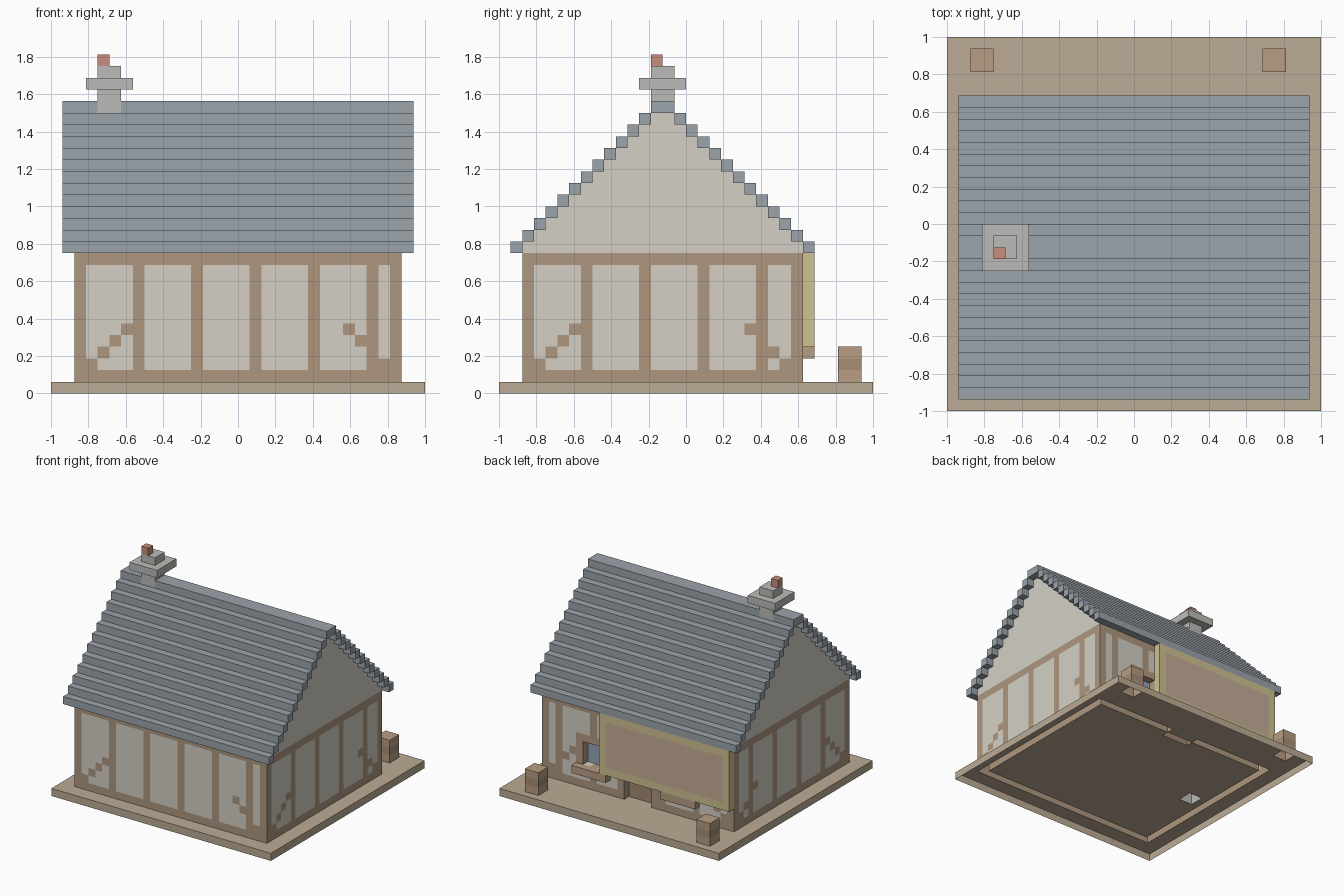
import bpy, bmesh

if "Cube" in bpy.data.objects:
    bpy.data.objects.remove(bpy.data.objects["Cube"])

# Cottage laid out on a block grid: 32 blocks across the 2 unit base
H = 2 / 32
cells = {}

COLORS = {
    "ground_plate": (0.50, 0.41, 0.30), "timber_frame": (0.42, 0.31, 0.21),
    "plaster_walls": (0.66, 0.63, 0.56), "roof_courses": (0.33, 0.37, 0.41),
    "chimney": (0.50, 0.50, 0.48), "chimney_pot": (0.58, 0.27, 0.20),
    "sign_border": (0.62, 0.54, 0.28), "sign_panel": (0.56, 0.42, 0.31),
    "window_sills": (0.47, 0.34, 0.23), "window_frames": (0.45, 0.33, 0.22),
    "window_glass": (0.30, 0.38, 0.47), "door": (0.36, 0.25, 0.17),
    "crates": (0.48, 0.34, 0.23), "crate_bands": (0.38, 0.27, 0.18),
}


def fill(part, xs, ys, zs):
    """Fill a block range; each range is (first, last) inclusive. None clears it."""
    for i in range(xs[0], xs[1] + 1):
        for j in range(ys[0], ys[1] + 1):
            for k in range(zs[0], zs[1] + 1):
                if part:
                    cells[i, j, k] = part
                else:
                    cells.pop((i, j, k), None)


def wall_part(a, k, last):
    """Timber or plaster for block a along a wall that runs from 2 to last."""
    post = (a - 2) % 5 == 0 or a == last
    beam = k in (1, 11)
    brace = 2 <= k <= 5 and (a == k + 1 or a == last + 1 - k)
    return "timber_frame" if post or beam or brace else "plaster_walls"


def build(part):
    """Make one mesh from the exposed block faces of a part."""
    bm = bmesh.new()
    verts = {}
    for cell, name in cells.items():
        if name != part:
            continue
        for axis in range(3):
            for side in (0, 1):
                near = list(cell)
                near[axis] += 2 * side - 1
                if tuple(near) in cells or near[2] < 0:
                    continue
                quad = []
                for u, v in ((0, 0), (1, 0), (1, 1), (0, 1)):
                    p = list(cell)
                    p[axis] += side
                    p[(axis + 1) % 3] += u
                    p[(axis + 2) % 3] += v
                    p = tuple(p)
                    if p not in verts:
                        verts[p] = bm.verts.new(((p[0] - 16) * H, (p[1] - 16) * H, p[2] * H))
                    quad.append(verts[p])
                bm.faces.new(quad if side else quad[::-1])
    mesh = bpy.data.meshes.new(part)
    bm.to_mesh(mesh)
    bm.free()
    mat = bpy.data.materials.new(part)
    mat.diffuse_color = (*COLORS[part], 1)
    mat.use_nodes = True
    mat.node_tree.nodes["Principled BSDF"].inputs["Base Color"].default_value = mat.diffuse_color
    mesh.materials.append(mat)
    bpy.context.collection.objects.link(bpy.data.objects.new(part, mesh))


# Ground plate, open underneath
fill("ground_plate", (0, 31), (0, 31), (0, 0))

# Half-timbered walls, one block thick
for k in range(1, 12):
    for i in range(2, 30):
        for j in (2, 25):
            cells[i, j, k] = wall_part(i, k, 29)
    for j in range(2, 26):
        for i in (2, 29):
            cells[i, j, k] = wall_part(j, k, 25)

# Gables and stepped roof courses
for n in range(13):
    for j in (1 + n, 26 - n):
        fill("roof_courses", (1, 30), (j, j), (12 + n, 12 + n))
    if n < 12:
        for i in (2, 29):
            fill("plaster_walls", (i, i), (2 + n, 25 - n), (12 + n, 12 + n))

# Chimney stack through the house, with cap and pot
fill("chimney", (4, 5), (13, 14), (1, 27))
fill("chimney", (3, 6), (12, 15), (26, 26))
fill("chimney_pot", (4, 4), (13, 13), (28, 28))

# Back windows with recessed glass and projecting sills
for i in (7, 20):
    fill("window_frames", (i, i + 4), (25, 25), (4, 7))
    fill(None, (i + 1, i + 3), (25, 25), (4, 6))
    fill("window_glass", (i + 1, i + 3), (24, 24), (4, 6))
    fill("window_sills", (i, i + 4), (26, 26), (3, 3))

# Recessed back door in a timber surround
fill("timber_frame", (13, 18), (25, 25), (1, 8))
fill(None, (14, 17), (25, 25), (1, 7))
fill("door", (14, 17), (24, 24), (1, 7))

# Sign board under the back eave
fill("sign_border", (2, 20), (26, 26), (4, 11))
fill("sign_panel", (3, 19), (26, 26), (5, 10))

# Crates on the back corners
for i in (2, 27):
    fill("crates", (i, i + 1), (29, 30), (1, 3))
    fill("crate_bands", (i, i + 1), (29, 30), (2, 2))

for part in COLORS:
    build(part)
